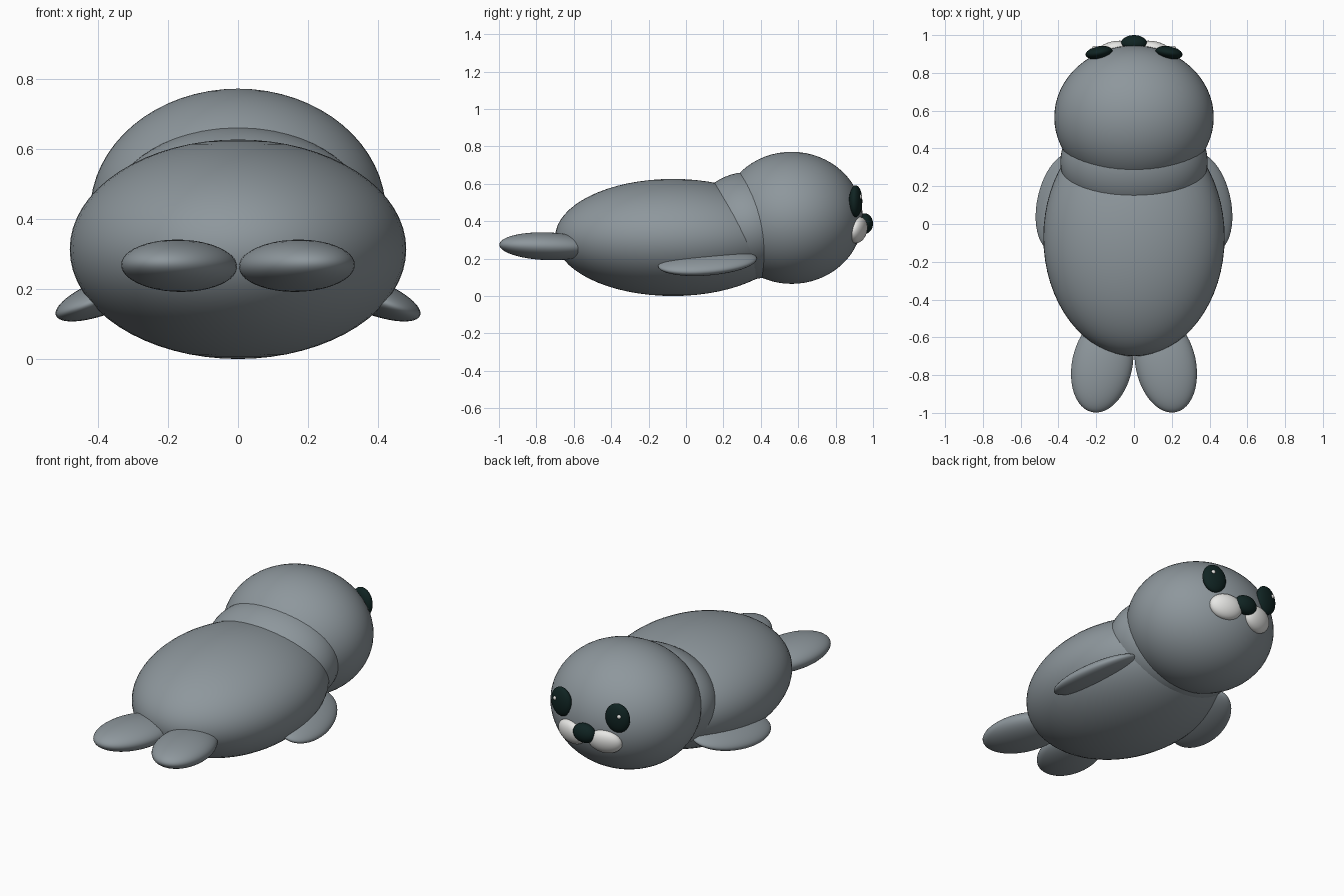
import bpy
from math import radians

cube = bpy.data.objects.get("Cube")
if cube:
    bpy.data.objects.remove(cube, do_unlink=True)


def material(name, color):
    mat = bpy.data.materials.new(name)
    mat.use_nodes = True
    mat.diffuse_color = (*color, 1)
    bsdf = next(n for n in mat.node_tree.nodes if n.type == 'BSDF_PRINCIPLED')
    bsdf.inputs["Base Color"].default_value = (*color, 1)
    return mat


grey = material("seal_grey", (0.27, 0.31, 0.335))
dark = material("dark_teal_black", (0.005, 0.017, 0.016))
white = material("soft_white", (0.80, 0.80, 0.78))


def ellipsoid(name, center, radii, mat, tilt=(0, 0, 0), segments=64):
    """Smooth ellipsoid; tilt is in degrees."""
    bpy.ops.mesh.primitive_uv_sphere_add(
        segments=segments, ring_count=segments // 2, radius=1,
        location=center, rotation=[radians(a) for a in tilt])
    obj = bpy.context.object
    obj.name = name
    obj.scale = radii
    obj.data.materials.append(mat)
    bpy.ops.object.shade_smooth()
    return obj


def pair(name, center, radii, mat, tilt=(0, 0, 0), segments=48):
    """The same ellipsoid on both sides, mirrored across x = 0."""
    for side, s in (("left", 1), ("right", -1)):
        ellipsoid(f"{side}_{name}", (s * center[0], *center[1:]), radii, mat,
                  (tilt[0], s * tilt[1], s * tilt[2]), segments)


# Trunk, neck and head
ellipsoid("body", (0, -0.07, 0.313), (0.48, 0.63, 0.313), grey)
ellipsoid("neck", (0, 0.33, 0.375), (0.39, 0.30, 0.287), grey)
ellipsoid("head", (0, 0.565, 0.418), (0.422, 0.38, 0.353), grey)

# Flippers
pair("front_flipper", (0.375, 0.115, 0.18), (0.145, 0.27, 0.05), grey, (6, 20, 15))
pair("hind_flipper", (0.168, -0.742, 0.266), (0.16, 0.26, 0.074), grey, (-2, 0, 12))

# Face
pair("eye", (0.185, 0.907, 0.507), (0.072, 0.034, 0.085), dark, (0, 0, -10), 32)
pair("eye_glint", (0.211, 0.932, 0.53), (0.012, 0.01, 0.012), white, segments=16)
pair("muzzle", (0.11, 0.918, 0.352), (0.098, 0.046, 0.072), white, (-15, 0, -14), 32)
ellipsoid("nose", (0, 0.955, 0.387), (0.07, 0.045, 0.055), dark, segments=32)
